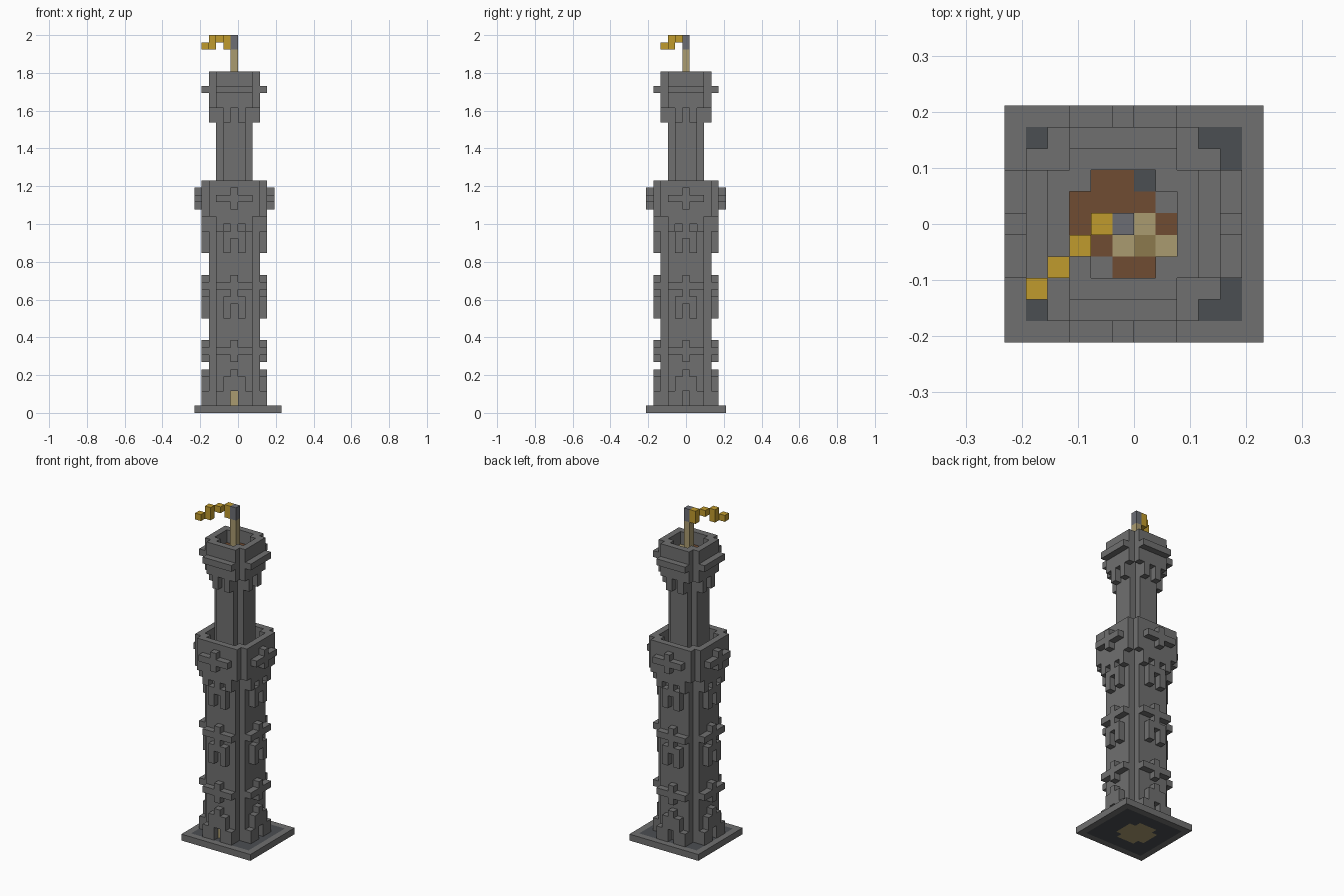
import bpy, bmesh
from mathutils import Vector

cube = bpy.data.objects.get("Cube")
if cube:
    bpy.data.objects.remove(cube, do_unlink=True)

S = 2 / 52                              # edge of one block
ORIGIN = Vector((-S / 2, 0, S / 2))     # centre of block (0, 0, 0), on the tower axis


def material(name, rgb):
    m = bpy.data.materials.new(name)
    m.use_nodes = True
    m.diffuse_color = (*rgb, 1)
    m.node_tree.nodes["Principled BSDF"].inputs["Base Color"].default_value = (*rgb, 1)
    return m


STONE = material("stone grey", (.162, .162, .162))
SLATE = material("dark slate", (.071, .077, .085))
STEEL = material("steel grey", (.15, .155, .175))
BROWN = material("brown wood", (.162, .072, .032))
TAN = material("tan wood", (.402, .328, .162))
OLIVE = material("dark tan", (.262, .195, .076))
GOLD = material("gold", (.527, .328, .026))

SIDES = [Vector(d) for d in ((1, 0, 0), (-1, 0, 0), (0, 1, 0), (0, -1, 0), (0, 0, 1), (0, 0, -1))]


def build(name, cells):
    """Make one mesh from {block: material}, keeping only its outer faces."""
    mats = list(dict.fromkeys(cells.values()))
    bm = bmesh.new()
    for cell, mat in cells.items():
        centre = Vector(cell)
        for n in SIDES:
            if tuple(int(c) for c in centre + n) in cells:
                continue
            t = Vector((n.y, n.z, n.x))
            b = n.cross(t)
            ring = (t + b, b - t, -t - b, t - b)
            face = bm.faces.new([bm.verts.new(ORIGIN + S * (centre + (n + r) / 2)) for r in ring])
            face.material_index = mats.index(mat)
    bmesh.ops.remove_doubles(bm, verts=bm.verts, dist=S / 100)
    bmesh.ops.recalc_face_normals(bm, faces=bm.faces)
    me = bpy.data.meshes.new(name)
    bm.to_mesh(me)
    bm.free()
    for m in mats:
        me.materials.append(m)
    ob = bpy.data.objects.new(name, me)
    bpy.context.collection.objects.link(ob)


def box(x0, x1, y0, y1, z0, z1, mat=STONE):
    return {(x, y, z): mat for x in range(x0, x1 + 1)
            for y in range(y0, y1 + 1) for z in range(z0, z1 + 1)}


def disc(r, z0, z1, mat=STONE):
    """Square layer stack with its four corner columns left out."""
    return {c: m for c, m in box(-r, r, -r, r, z0, z1, mat).items()
            if abs(c[0]) + abs(c[1]) < 2 * r}


def wall(r, z0, z1):
    inner = disc(r - 1, z0, z1)
    return {c: m for c, m in disc(r, z0, z1).items() if c not in inner}


def relief(r, bars):
    """Repeat mirrored bars (offset from, to, bottom, top) on all four sides."""
    out = {}
    for a0, a1, z0, z1 in bars:
        for a in range(a0, a1 + 1):
            for s in (a, -a):
                for z in range(z0, z1 + 1):
                    for x, y in ((s, r), (s, -r), (r, s), (-r, s)):
                        out[x, y, z] = STONE
    return out


def cross(z):
    return [(0, 2, z, z), (0, 0, z - 1, z + 1)]


# Ground plate with a slate inlay and wooden floor
plate = box(-5, 6, -5, 5, 0, 0)
plate.update(box(-4, 5, -4, 4, 0, 0, SLATE))
plate.update(disc(2, 0, 0, TAN))
build("ground_plate", plate)

# Lower shaft with the front door
shaft = disc(3, 1, 29)
shaft.update(box(0, 0, -3, -3, 1, 2, TAN))
build("lower_shaft", shaft)

# Raised stonework on the lower shaft
build("base_buttresses", {c: m for c, m in relief(
    4, [(1, 1, 1, 4), (0, 0, 3, 5), (2, 2, 1, 2)]).items()})
build("lower_crosses", relief(4, cross(8)))
build("middle_crosses", relief(4, cross(17) + [(1, 1, 13, 15), (0, 0, 15, 15)]))
build("gallery_corbels", relief(
    4, [(1, 1, 22, 24), (0, 0, 24, 25), (2, 2, 25, 27), (0, 1, 26, 27), (3, 3, 27, 27)]))

# Gallery parapet with crosses on its sides
build("gallery_parapet", wall(4, 28, 31))
build("gallery_crosses", relief(5, cross(29)))

# Upper shaft
build("upper_shaft", disc(2, 30, 42))

# Crown: corbels, parapet and band
build("crown_corbels", relief(3, [(1, 1, 40, 42), (0, 0, 42, 42), (2, 2, 42, 42)]))
build("crown_parapet", wall(3, 43, 46))
build("crown_band", relief(4, [(0, 2, 44, 44)]))

# Wooden floor inside the crown, with a stairwell
floor = disc(2, 43, 44, BROWN)
for x, y, mat in ((1, 0, TAN), (0, -1, TAN), (2, -1, TAN), (1, -1, OLIVE), (1, 2, SLATE),
                  (2, 1, STONE), (-1, -2, STONE)):
    floor[x, y, 43] = floor[x, y, 44] = mat
build("crown_floor", floor)

# Flagpole and diagonal flag
pole = box(0, 0, 0, 0, 45, 49, TAN)
pole.update(box(0, 0, 0, 0, 50, 51, STEEL))
build("flagpole", pole)
flag = {}
for i, (z0, z1) in enumerate(((50, 51), (51, 51), (50, 51), (50, 50))):
    flag.update(box(-1 - i, -1 - i, -i, -i, z0, z1, GOLD))
build("flag", flag)
